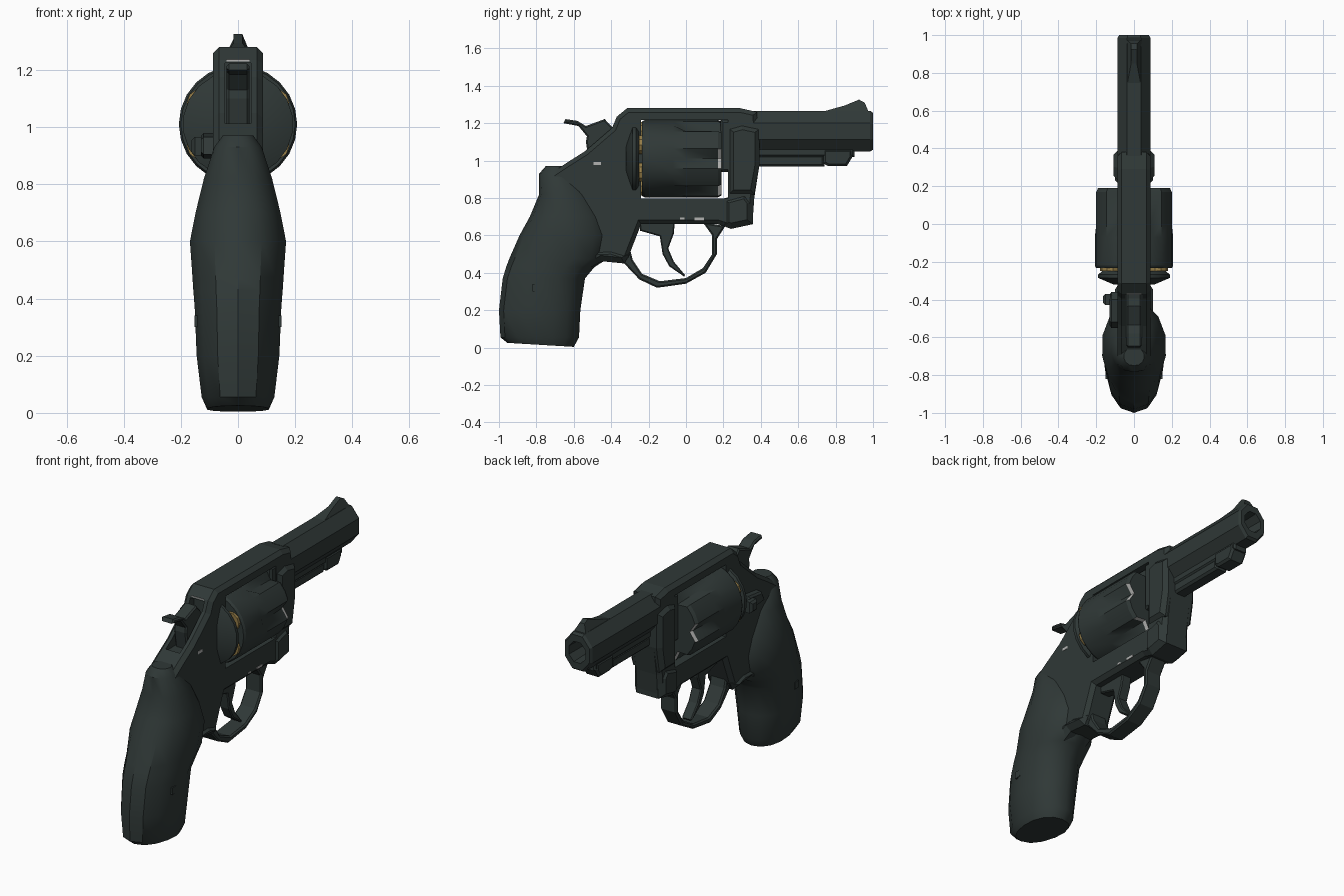
import bpy, bmesh, math


def material(name, rgb):
    m = bpy.data.materials.new(name)
    m.diffuse_color = (*rgb, 1)
    return m


STEEL = material("dark_steel", (0.029, 0.040, 0.038))
BRASS = material("brass", (0.31, 0.21, 0.065))
SILVER = material("worn_silver", (0.45, 0.45, 0.44))


def finish(name, bm, mat=STEEL, smooth=None):
    bmesh.ops.recalc_face_normals(bm, faces=bm.faces)
    me = bpy.data.meshes.new(name)
    bm.to_mesh(me)
    bm.free()
    me.materials.append(mat)
    if smooth:
        me.shade_smooth()
        me.set_sharp_from_angle(angle=math.radians(smooth))
    ob = bpy.data.objects.new(name, me)
    bpy.context.scene.collection.objects.link(ob)
    return ob


def loft(name, rings, mat=STEEL, smooth=None):
    """Skin a list of equal point rings and cap both ends."""
    bm = bmesh.new()
    vs = [[bm.verts.new(p) for p in r] for r in rings]
    n = len(rings[0])
    for a, b in zip(vs, vs[1:]):
        for i in range(n):
            j = (i + 1) % n
            bm.faces.new((a[i], a[j], b[j], b[i]))
    bm.faces.new(vs[0])
    bm.faces.new(vs[-1])
    return finish(name, bm, mat, smooth)


def ring_y(y, rx, rz, cz, n, cx=0.0, turn=0.5):
    """Ellipse across the y axis."""
    return [(cx + rx * math.sin(2 * math.pi * (i + turn) / n), y,
             cz + rz * math.cos(2 * math.pi * (i + turn) / n)) for i in range(n)]


def prism(name, pts, half, bevel=0.0, x=0.0, taper=None, mat=STEEL):
    """Side profile (y, z) extruded across x, with bevelled rims."""
    bm = bmesh.new()
    a = [bm.verts.new((x - half, y, z)) for y, z in pts]
    b = [bm.verts.new((x + half, y, z)) for y, z in pts]
    bm.faces.new(a)
    bm.faces.new(b)
    for i in range(len(pts)):
        j = (i + 1) % len(pts)
        bm.faces.new((a[i], a[j], b[j], b[i]))
    bmesh.ops.recalc_face_normals(bm, faces=bm.faces)
    if bevel:
        rim = [e for e in bm.edges if abs(e.verts[0].co.x - e.verts[1].co.x) < 1e-5]
        bmesh.ops.bevel(bm, geom=rim, offset=bevel, segments=1, affect='EDGES')
    if taper:
        for v in bm.verts:
            v.co.x *= taper(v.co.z)
    return finish(name, bm, mat)


def box_pts(y0, y1, z0, z1):
    return [(y0, z0), (y1, z0), (y1, z1), (y0, z1)]


# Frame with cylinder window and hammer slot
frame = prism("frame", [
    (-0.315, 1.28), (0.29, 1.28), (0.38, 1.26), (0.39, 0.96), (0.365, 0.8),
    (0.355, 0.66), (0.23, 0.64), (0.17, 0.66), (-0.24, 0.66), (-0.31, 0.48),
    (-0.34, 0.455), (-0.46, 0.465), (-0.64, 0.54), (-0.74, 0.92), (-0.635, 0.99),
    (-0.54, 1.05), (-0.395, 1.175), (-0.37, 1.235)], 0.088, 0.022)
for nm, pts, half in (("window_cutter", box_pts(-0.24, 0.225, 0.797, 1.217), 0.3),
                      ("slot_cutter", box_pts(-0.6, -0.34, 1.0, 1.225), 0.045)):
    cutter = prism(nm, pts, half)
    cutter.hide_render = True
    cutter.display_type = 'WIRE'
    mod = frame.modifiers.new(nm, 'BOOLEAN')
    mod.operation = 'DIFFERENCE'
    mod.solver = 'EXACT'
    mod.object = cutter

# Wider front of the frame and the crane
prism("front_collar", [(0.23, 0.82), (0.365, 0.82), (0.392, 0.97), (0.392, 1.17),
                       (0.3, 1.19), (0.23, 1.17)], 0.108, 0.024)
prism("crane_foot", [(0.2, 0.65), (0.24, 0.635), (0.357, 0.66), (0.357, 0.78),
                     (0.32, 0.83), (0.2, 0.797)], 0.1, 0.03)
prism("crane_arm", box_pts(0.185, 0.25, 0.94, 1.217), 0.085, 0.012)

# Barrel with bore
loft("barrel", [ring_y(y, rx, rz, 1.157, 8) for y, rx, rz in (
    (0.36, 0.095, 0.118), (0.985, 0.095, 0.118), (1.0, 0.085, 0.106),
    (1.0, 0.058, 0.064), (0.8, 0.05, 0.055))], smooth=25)

# Front sight, wide at its foot
prism("front_sight", [(0.74, 1.24), (0.74, 1.264), (0.85, 1.295), (0.925, 1.326),
                      (0.955, 1.31), (0.985, 1.24)], 0.05,
      taper=lambda z: 1.0 if z < 1.25 else max(0.3, 1 - (z - 1.25) * 20))

# Ejector rod housing and lug under the barrel
prism("ejector_rod", box_pts(0.37, 0.74, 0.968, 1.03), 0.04, 0.012)
prism("barrel_rib", box_pts(0.37, 0.9, 1.02, 1.08), 0.045, 0.01)
prism("ejector_lug", [(0.735, 0.985), (0.76, 0.97), (0.86, 0.97), (0.89, 1.02),
                      (0.89, 1.06), (0.735, 1.06)], 0.05, 0.012)

# Fluted cylinder, worn bright at the front corners of the flutes
CZ, R, N = 1.01, 0.207, 24
rings = []
for y, r, dip in ((-0.234, 0.2, 0), (-0.22, R, 0), (-0.07, R, 0), (0.0, R, 0.035),
                  (0.17, R, 0.045), (0.19, 0.197, 0.04)):
    rings.append([])
    for i in range(N):
        a = 2 * math.pi * i / N
        rr = r - (dip if i % 4 == 2 else 0)
        rings[-1].append((rr * math.sin(a), y, CZ + rr * math.cos(a)))
cylinder = loft("cylinder", rings, smooth=25)
cylinder.data.materials.append(SILVER)
for f in cylinder.data.polygons:
    c = f.center
    if 0.17 < c.y < 0.189 and math.hypot(c.x, c.z - CZ) < 0.19 and c.z < 1.1:
        f.material_index = 1
loft("extractor", [ring_y(y, 0.125, 0.125, CZ, 12) for y in (-0.255, -0.2)])

# Cartridge rims
for k in range(6):
    a = math.pi * k / 3
    loft("cartridge_rim_%d" % (k + 1),
         [ring_y(y, 0.052, 0.052, CZ + 0.147 * math.cos(a), 10, 0.147 * math.sin(a))
          for y in (-0.25, -0.225)], BRASS)

# Recoil shield behind the cylinder
loft("recoil_shield", [ring_y(y, r, r * 0.98, CZ, 20) for y, r in (
    (-0.25, 0.17), (-0.268, 0.193), (-0.285, 0.193), (-0.32, 0.11))], smooth=25)

# Hammer
prism("hammer", [
    (-0.655, 1.2), (-0.645, 1.222), (-0.58, 1.212), (-0.535, 1.185), (-0.435, 1.222),
    (-0.395, 1.18), (-0.36, 1.1), (-0.4, 1.0), (-0.52, 1.0), (-0.535, 1.1),
    (-0.53, 1.13), (-0.575, 1.185)], 0.04, 0.008)

# Cylinder release latch on the left side
prism("release_latch", [(-0.55, 0.905), (-0.4, 0.89), (-0.36, 0.94), (-0.4, 0.98),
                        (-0.52, 0.965)], 0.03, 0.01, x=-0.1)
prism("latch_thumbpiece", box_pts(-0.43, -0.37, 0.9, 0.965), 0.025, 0.012, x=-0.138)

# Grip lofted upwards: z, back y, front y, half width, place of the widest point
rings = []
for z, y0, y1, w, k in (
        (0.015, -0.955, -0.6, 0.11, 0.58), (0.055, -0.992, -0.572, 0.13, 0.58),
        (0.2, -1.0, -0.565, 0.148, 0.58), (0.37, -0.98, -0.54, 0.155, 0.58),
        (0.43, -0.962, -0.49, 0.16, 0.58), (0.475, -0.945, -0.42, 0.163, 0.55),
        (0.6, -0.89, -0.4, 0.172, 0.5), (0.7, -0.835, -0.43, 0.152, 0.45),
        (0.82, -0.785, -0.5, 0.122, 0.42), (0.93, -0.785, -0.6, 0.085, 0.5),
        (0.97, -0.75, -0.65, 0.055, 0.5)):
    mid = y0 + (y1 - y0) * k
    rings.append([])
    for i in range(14):
        a = 2 * math.pi * i / 14
        c, s = math.cos(a), math.sin(a)
        y = mid + c * ((y1 - mid) if c > 0 else (mid - y0))
        x = w * math.copysign(abs(s) ** (1.15 if c > 0 and z > 0.45 else 0.88), s)
        rings[-1].append((x, y, z - (y + 0.78) * 0.06 if z < 0.03 else z))
loft("grip", rings, smooth=35)
prism("grip_front_lip", [(-0.62, 0.52), (-0.56, 0.4), (-0.45, 0.462), (-0.33, 0.45),
                         (-0.3, 0.5), (-0.4, 0.53)], 0.1, 0.03)

# Grip screw heads
for side in (-1, 1):
    prism("grip_screw_" + ("left" if side < 0 else "right"),
          box_pts(-0.82, -0.785, 0.3, 0.34), 0.012, x=side * 0.14)

# Trigger guard bow
prism("trigger_guard", [
    (-0.34, 0.46), (-0.25, 0.365), (-0.155, 0.32), (0.0, 0.342), (0.105, 0.4),
    (0.165, 0.5), (0.165, 0.58), (0.21, 0.65), (0.09, 0.67), (0.14, 0.6),
    (0.14, 0.5), (0.09, 0.425), (0.0, 0.372), (-0.14, 0.355), (-0.235, 0.395),
    (-0.285, 0.47), (-0.3, 0.53), (-0.26, 0.64), (-0.31, 0.56)], 0.052, 0.008)

# Trigger
prism("trigger", [
    (-0.25, 0.67), (-0.245, 0.625), (-0.14, 0.595), (-0.125, 0.5), (-0.09, 0.435),
    (-0.01, 0.38), (-0.005, 0.388), (-0.065, 0.46), (-0.095, 0.53), (-0.065, 0.61),
    (-0.06, 0.67)], 0.032, 0.006)

# Small bright wear marks on the frame
for k, (y, z, dy, dz) in enumerate(((-0.475, 0.985, 0.02, 0.008), (-0.02, 0.69, 0.012, 0.005),
                                    (0.07, 0.688, 0.025, 0.007))):
    prism("wear_mark_%d" % (k + 1), box_pts(y - dy, y + dy, z - dz, z + dz),
          0.003, x=0.087, mat=SILVER)
prism("slot_wear_mark", box_pts(-0.372, -0.366, 1.226, 1.236), 0.04, mat=SILVER)
